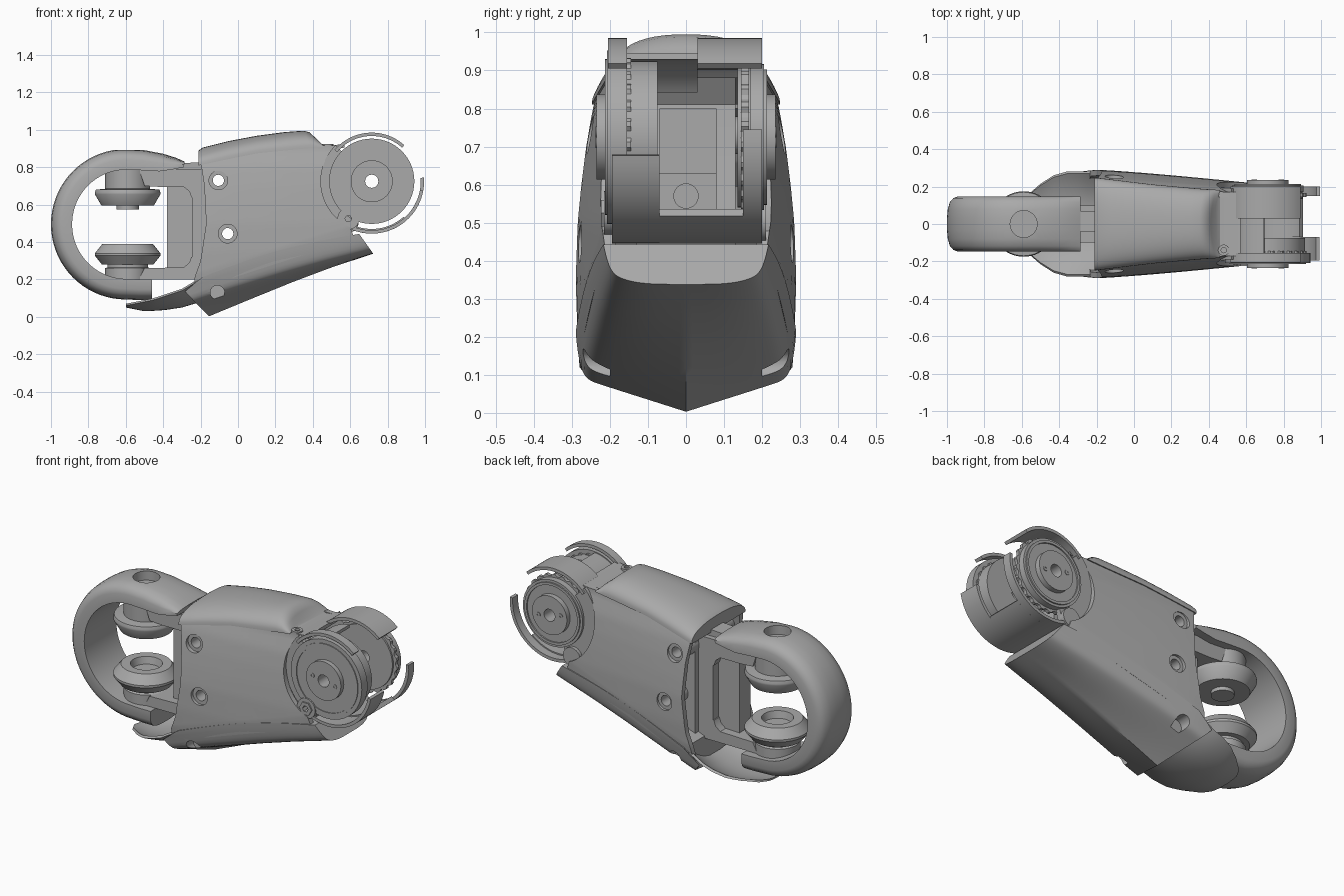
import bpy, bmesh
from math import sin, cos, pi, radians, copysign

cube = bpy.data.objects.get("Cube")
if cube:
    bpy.data.objects.remove(cube, do_unlink=True)

gray = bpy.data.materials.new("machined gray")
gray.use_nodes = True
gray.diffuse_color = (0.4, 0.4, 0.4, 1)
gray.node_tree.nodes["Principled BSDF"].inputs["Base Color"].default_value = (0.4, 0.4, 0.4, 1)
parts = []
JX, JZ = 0.715, 0.725   # knuckle joint axis
RX = -0.59              # roller axis


def loft(name, rings, loop=False):
    """Skin closed rings of points into a solid."""
    bm = bmesh.new()
    vs = [[bm.verts.new(p) for p in ring] for ring in rings]
    n = len(vs[0])
    for i in range(len(vs) if loop else len(vs) - 1):
        a, b = vs[i], vs[(i + 1) % len(vs)]
        for j in range(n):
            k = (j + 1) % n
            bm.faces.new((a[j], a[k], b[k], b[j]))
    if not loop:
        bm.faces.new(vs[0])
        bm.faces.new(vs[-1])
    bmesh.ops.remove_doubles(bm, verts=bm.verts, dist=1e-5)
    bmesh.ops.recalc_face_normals(bm, faces=bm.faces)
    me = bpy.data.meshes.new(name)
    bm.to_mesh(me)
    bm.free()
    me.materials.append(gray)
    ob = bpy.data.objects.new(name, me)
    bpy.context.collection.objects.link(ob)
    parts.append(ob)
    return ob


def prism(name, pts, y0, y1):
    return loft(name, [[(x, y, z) for x, z in pts] for y in (y0, y1)])


def revolve(name, profile, cx, cz=None, segs=56):
    """Spin (radius, height) points: about z at cx, or about y at (cx, cz)."""
    rings = []
    for i in range(segs):
        c, s = cos(2 * pi * i / segs), sin(2 * pi * i / segs)
        if cz is None:
            rings.append([(cx + r * c, r * s, h) for r, h in profile])
        else:
            rings.append([(cx + r * c, h, cz + r * s) for r, h in profile])
    return loft(name, rings, True)


def tube(name, cx, cz, r0, r1, y0, y1, segs=56):
    return revolve(name, [(r0, y0), (r1, y0), (r1, y1), (r0, y1)], cx, cz, segs)


def arc_band(name, r0, r1, a0, a1, y0, y1, n=24):
    """Curved strip around the knuckle axis."""
    angs = [radians(a0 + (a1 - a0) * i / n) for i in range(n + 1)]
    pts = [(JX + r1 * cos(a), JZ + r1 * sin(a)) for a in angs]
    pts += [(JX + r0 * cos(a), JZ + r0 * sin(a)) for a in reversed(angs)]
    return prism(name, pts, y0, y1)


def cut(ob, cutter):
    m = ob.modifiers.new("cut", "BOOLEAN")
    m.operation, m.solver, m.object = "DIFFERENCE", "EXACT", cutter
    bpy.context.view_layer.objects.active = ob
    bpy.ops.object.modifier_apply(modifier=m.name)


def discard(cutter):
    parts.remove(cutter)
    bpy.data.objects.remove(cutter, do_unlink=True)


def table(pts, x):
    """Linear lookup."""
    if x <= pts[0][0]:
        return pts[0][1]
    for (a, u), (b, v) in zip(pts, pts[1:]):
        if x <= b:
            return u + (v - u) * (x - a) / (b - a)
    return pts[-1][1]


def taper(x):
    return 1 - 0.2 * (max(0, x + 0.2) / 0.7) ** 1.2


WIDTH = [(0.1, .27), (0.2, .285), (0.35, .29), (0.5, .286), (0.6, .276), (0.7, .263), (0.8, .245), (0.9, .213)]


def half_width(x, z):
    return table(WIDTH, z) * taper(x)


# Side shells: left edge bows gently, right edge wraps the joint, lower rim tucks into the fairing
LEFT = [(0.19, -.24), (0.3, -.2), (0.5, -.17), (0.7, -.18), (0.83, -.2)]
shells = []
for side, sy in (("right", -1), ("left", 1)):
    rings = []
    for i in range(25):
        v = i / 24
        zl = 0.19 + 0.64 * v
        xl = table(LEFT, zl)
        a = radians(250 - 115 * v)
        xr, zr = JX + 0.272 * cos(a), JZ + 0.272 * sin(a)
        drop = .05 if i == 0 else 0
        outer = []
        for j in range(17):
            u = j / 16
            bulge = .025 * sin(pi * u) * v ** 4
            outer.append((xl + (xr - xl) * u, zl + (zr - zl) * u + bulge - drop))
        skin = [(x, half_width(x, z) - drop * .15, z) for x, z in outer]
        rings.append([(x, sy * w, z) for x, w, z in skin] + [(x, sy * (w - .03), z) for x, w, z in reversed(skin)])
    shells.append(loft(side + "_side_shell", rings))

# Inner core between the shells
core = prism("core", [(-.15, .81), (.46, .905), (.4, .81), (.41, .7), (.46, .42), (-.15, .22)], -.13, .13)
block = prism("joint_block", [(.38, .8), (.5, .8), (.5, .63), (.6, .63), (.6, .5), (.4, .45)], -.07, .08)
bore = revolve("bolt_cutter", [(0, -.05), (.032, -.05), (.032, .1), (0, .1)], 0, segs=32)
bore.rotation_euler = (0, pi / 2, 0)
bore.location = (.595, 0, .57)
bpy.context.view_layer.update()
cut(block, bore)
discard(bore)

# Screw holes through shells and core
for x, z in ((-.105, .73), (-.055, .445)):
    wide = tube("screw_cutter", x, z, 0, .05, -.4, .4, 32)
    for ob in shells + [core]:
        cut(ob, wide)
    discard(wide)
    d = half_width(x, z)
    tube("screw_sleeve", x, z, .03, .05, -d + .015, d - .015, 32)

# Top cap: arched section, bowed rear edge
LOW = [(-.21, .81), (.1, .875), (.45, .912)]
TOP = [(-.21, .89), (-.19, .905), (-.05, .94), (.1, .968), (.25, .988), (.35, .995), (.38, .988), (.41, .96), (.43, .925)]
rings = []
for x in (-.21, -.19, -.12, -.05, .02, .1, .18, .25, .3, .35, .38, .41, .43):
    lo, hi = table(LOW, x), table(TOP, x)
    w, ring = half_width(x, lo) + .006, []
    for i in range(25):
        a = pi * i / 24
        s = copysign(abs(cos(a)) ** .85, cos(a))
        ring.append((x + .03 * s * s * max(0, x) / .43, w * s, lo + (hi - lo) * abs(sin(a)) ** .85))
    rings.append(ring)
loft("top_cap", rings)

# Belly fairing: pointed keel in front, rounded trough behind, upright sides flush with the shells
KEEL = [(-.155, .003), (.05, .088), (.3, .19), (.5, .265), (.72, .338)]
rings = []
for i in range(17):
    t = i / 16
    ring = []
    for j in range(-24, 25):
        s = sin(pi / 2 * abs(j) / 24)
        keeled = .44 * s + .56 * s ** 28
        trough = .35 * s ** 4 + .65 * s ** 24
        h = keeled * (1 - t) + trough * t
        x0 = -.155 - .13 * min(h / .63, 1) + .095 * max(0, (h - .63) / .37)
        x1 = .723 - .075 * h
        x = x0 + (x1 - x0) * t
        zk = table(KEEL, -.155 + .875 * t)
        zt = .213 + .23 * t + .03 * sin(pi * t)
        ring.append((x, copysign(s, j) * .29 * taper(x), zk + (zt - zk) * h))
    rings.append(ring)
fairing = loft("belly_fairing", rings)
for y0, y1 in ((-.4, -.2), (.2, .4)):
    c = tube("pocket_cutter", -.11, .13, 0, .038, y0, y1, 32)
    cut(fairing, c)
    discard(c)

# Chin scoop under the hook
CW = [(-.6, .1), (-.575, .15), (-.5, .215), (-.43, .26), (-.36, .28), (-.2, .283)]
CK = [(-.6, .05), (-.5, .03), (-.4, .035), (-.3, .05), (-.2, .08)]
CE = [(-.6, .06), (-.45, .09), (-.3, .14), (-.2, .2)]
rings = []
for x in (-.6, -.575, -.54, -.5, -.46, -.43, -.39, -.36, -.3, -.25, -.2):
    pts = []
    for j in range(-12, 13):
        s = j / 12
        pts.append((x, s * table(CW, x), table(CK, x) + (table(CE, x) - table(CK, x)) * abs(s) ** 2.2))
    rings.append(pts + [(x, y * .96, z + .01) for x, y, z in reversed(pts)])
loft("chin_scoop", rings)

# Hook ring: domed outer rim, flat inside
stations = [((-.285, .83), (-.29, .8)), ((-.33, .85), (-.34, .79)), ((-.4, .872), (-.42, .778)), ((-.5, .891), (-.52, .784))]
for i in range(37):
    a = radians(90 + 5 * i)
    stations.append(((-.6 + .4 * cos(a), .495 + .402 * sin(a)), (-.597 + .29 * cos(a), .495 + .292 * sin(a))))
stations += [((-.53, .09), (-.53, .2)), ((-.46, .09), (-.46, .2))]
HALF = [(.148, 0), (.148, .48), (.138, .7), (.118, .86), (.08, .96), (.03, 1)]
SECTION = HALF + [(-y, t) for y, t in reversed(HALF)]
ring = loft("hook_ring", [[(q[0] + (p[0] - q[0]) * t, y, q[1] + (p[1] - q[1]) * t) for y, t in SECTION] for p, q in stations])
c = revolve("hole_cutter", [(0, .84), (.072, .84), (.072, 1.1), (0, 1.1)], RX, segs=40)
cut(ring, c)
discard(c)

# Rollers facing each other inside the ring
revolve("upper_roller", [(0, .8), (.12, .8), (.12, .685), (.17, .68), (.175, .665), (.175, .655), (.14, .595), (.06, .595), (.06, .575), (0, .575)], RX)
revolve("lower_roller", [(0, .18), (.12, .18), (.12, .26), (.108, .265), (.108, .28), (.138, .28), (.175, .327), (.175, .34),
                         (.135, .39), (.085, .39), (.075, .35), (0, .35)], RX)

# Bracket joining rollers to core
prism("upper_arm", [(-.53, .79), (-.14, .79), (-.14, .62), (-.25, .64), (-.26, .67), (-.29, .695), (-.42, .695), (-.5, .7)], -.1, .1)
prism("lower_arm", [(-.53, .2), (-.14, .2), (-.14, .34), (-.25, .32), (-.26, .29), (-.29, .265), (-.5, .26)], -.1, .1)
prism("bracket_panel", [(-.38, .72), (-.2, .72), (-.2, .24), (-.38, .24)], -.05, .05)
prism("bracket_post", [(-.245, .79), (-.14, .79), (-.14, .2), (-.245, .2)], -.1, .1)
prism("neck", [(-.33, .82), (-.14, .83), (-.14, .76), (-.33, .76)], -.04, .07)

# Knuckle joint discs, hubs, toothed rims and backing plates
tube("right_disc", JX, JZ, .035, .228, -.208, -.155)
tube("right_drum", JX, JZ, .035, .2, -.155, -.075)
tube("left_disc", JX, JZ, .035, .192, .17, .205)
tube("left_inner_plate", JX, JZ, .035, .185, .135, .17)
for side, sy, rim in (("right", -1, .205), ("left", 1, .178)):
    tube(side + "_hub", JX, JZ, .035, .112, sy * .2, sy * .235)
    tube(side + "_hub_rim", JX, JZ, rim - .015, rim, sy * .2, sy * .213)
    for dx in (-.072, .072):
        tube(side + "_hub_pin", JX + dx, JZ - dx * .2, .006, .014, sy * .23, sy * .238, 16)
    teeth = []
    for i in range(96):
        a, r = 2 * pi * i / 96, .198 if i % 4 < 2 else .208
        teeth.append([(JX + q * cos(a), sy * y, JZ + q * sin(a)) for q, y in ((.15, .145), (r, .145), (r, .165), (.15, .165))])
    loft(side + "_toothed_rim", teeth, True)
    arc_band(side + "_backing_plate", .16, .274, 135, 252, sy * .16, sy * .19)
tube("right_lug", .59, .525, .02, .058, -.18, -.216, 32)
tube("lug_nut", .59, .525, .018, .04, -.19, -.224, 6)
tube("left_lug", .59, .505, 0, .055, .18, .21, 32)

# Curved guards around the joint
arc_band("lower_guard_right", .262, .28, -115, -10, -.195, -.07)
arc_band("lower_guard_middle", .255, .28, -115, -48, -.07, .15)
arc_band("lower_guard_left", .262, .28, -115, 4, .15, .2)
arc_band("upper_guard_right", .242, .26, 48, 140, -.205, -.155)
arc_band("upper_guard_left", .242, .26, 48, 140, .03, .2)
arc_band("guard_bridge", .205, .222, 95, 145, -.155, .03)
prism("rear_deck", [(.38, .92), (.47, .912), (.57, .925), (.57, .905), (.47, .89), (.38, .89)], -.17, .17)
revolve("deck_screw", [(.014, .9), (.03, .9), (.03, .925), (.014, .925)], .48, segs=24).location.y = -.14

# Smooth shading with crisp edges
bpy.ops.object.select_all(action="DESELECT")
for ob in parts:
    ob.select_set(True)
bpy.context.view_layer.objects.active = parts[0]
bpy.ops.object.shade_smooth_by_angle(angle=radians(32))
